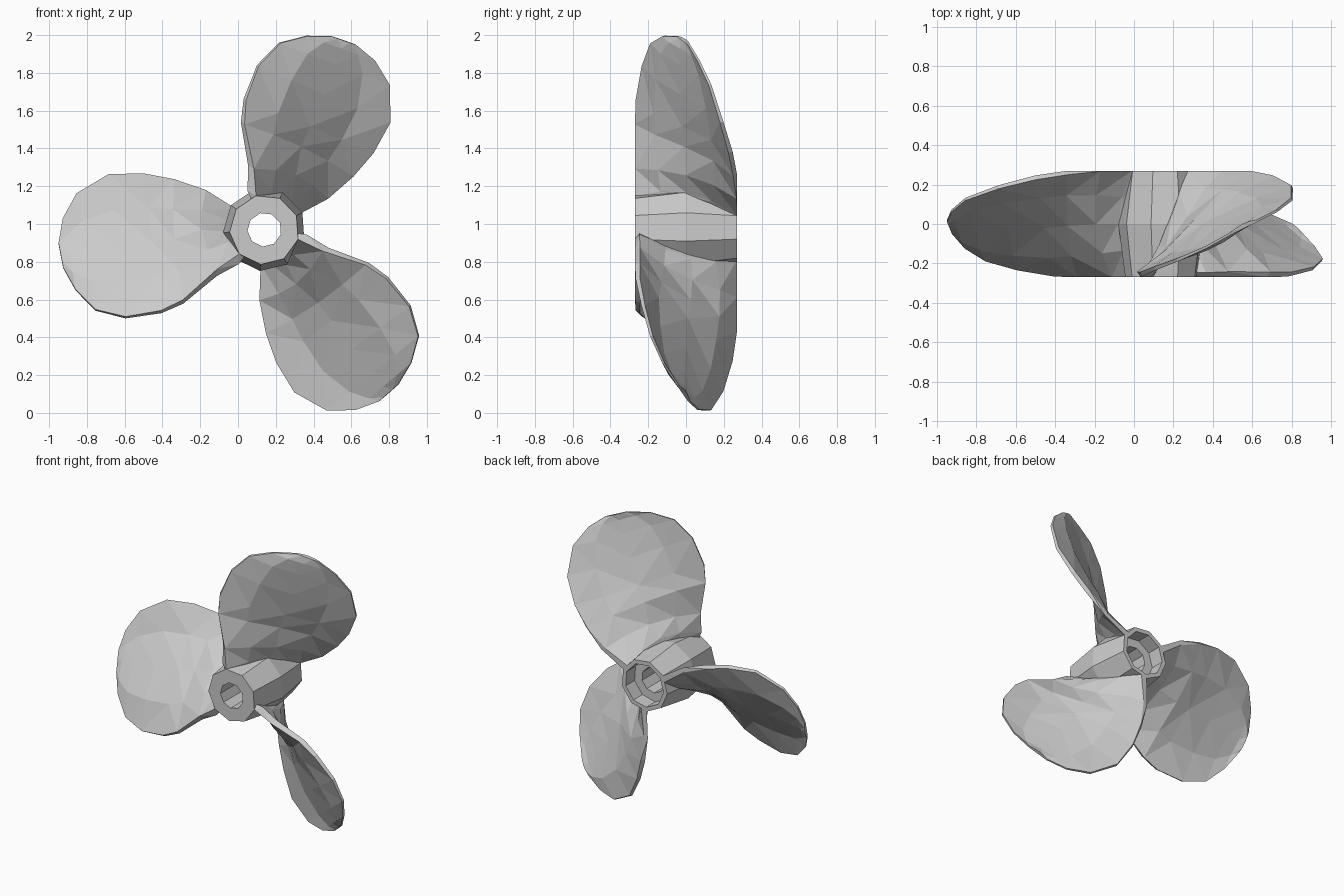
import bpy, bmesh
from math import sin, cos, pi, radians, hypot
from mathutils import Vector

if "Cube" in bpy.data.objects:
    bpy.data.objects.remove(bpy.data.objects["Cube"])

CX, CZ, DEPTH = 0.14, 0.97, 0.27  # hub axis position and half length


def finish(name, bm):
    bmesh.ops.recalc_face_normals(bm, faces=bm.faces[:])
    mesh = bpy.data.meshes.new(name)
    bm.to_mesh(mesh)
    bm.free()
    obj = bpy.data.objects.new(name, mesh)
    bpy.context.collection.objects.link(obj)


def tube(bm, rings, closed=False):
    """Bridge closed rings of points; cap the ends or join last to first."""
    rows = [[bm.verts.new(p) for p in ring] for ring in rings]
    pairs = list(zip(rows, rows[1:]))
    if closed:
        pairs.append((rows[-1], rows[0]))
    for a, b in pairs:
        n = len(a)
        for i in range(n):
            bm.faces.new((a[i], a[(i + 1) % n], b[(i + 1) % n], b[i]))
    return rows


# hub: nine-sided lathe, through bore and shallow counterbore at the back
profile = [(.09, -.27), (.185, -.27), (.22, 0), (.182, .27),
           (.152, .27), (.152, .17), (.09, .17)]
angles = [radians(24 + 40 * k) for k in range(9)]
bm = bmesh.new()
tube(bm, [[(CX + r * cos(a), y, CZ + r * sin(a)) for a in angles]
          for r, y in profile], closed=True)
finish("hub", bm)

# blade outline: matching points on trailing and leading edges, root to tip
trailing = [(-.01, .27, 1.08), (-.17, .268, 1.18), (-.34, .25, 1.238), (-.50, .225, 1.268),
            (-.685, .18, 1.264), (-.855, .12, 1.163), (-.928, .06, 1.03), (-.95, .01, .90)]
leading = [(.007, -.27, .842), (-.112, -.27, .76), (-.29, -.27, .60), (-.405, -.267, .543),
           (-.595, -.235, .51), (-.755, -.19, .548), (-.86, -.125, .654), (-.925, -.05, .77)]
ACROSS = 4


def section(k):
    """Closed cross-section loop: front face one way, back face the other."""
    u, l = Vector(trailing[k]), Vector(leading[k])
    s = k / (len(trailing) - 1)
    chord = u - l
    normal = Vector((0, chord.z, -chord.y)).normalized()
    front, back = [], []
    for i in range(ACROSS + 1):
        t = i / ACROSS
        p = u.lerp(l, t)
        p.x -= 0.08 * sin(pi * t) * max(0, 1 - 2.5 * s)
        p.y += 0.03 * sin(2 * pi * t) * sin(pi * s)
        q = p + normal * (.045 * (1 - s) ** 2 + .012 + .012 * sin(pi * t))
        q.y = max(-DEPTH, min(DEPTH, q.y))
        front.append(p)
        back.append(q)
    return front + back[::-1]


def sunk(ring):
    """Copy of the root loop pushed just inside the hub wall."""
    out = []
    for p in ring:
        dx, dz = p.x - CX, p.z - CZ
        f = (.195 - .03 * abs(p.y) / DEPTH) / hypot(dx, dz)
        out.append(Vector((CX + dx * f, p.y, CZ + dz * f)))
    return out


sections = [section(k) for k in range(len(trailing))]
sections.insert(0, sunk(sections[0]))

# three blades around the hub
for name, turn in (("blade_left", 0), ("blade_lower_right", 120), ("blade_upper_right", 240)):
    c, s = cos(radians(turn)), sin(radians(turn))
    bm = bmesh.new()
    rows = tube(bm, [[(CX + (p.x - CX) * c - (p.z - CZ) * s, p.y,
                       CZ + (p.x - CX) * s + (p.z - CZ) * c) for p in ring]
                     for ring in sections])
    for row in (rows[0], rows[-1]):
        bm.faces.new(row)
    bmesh.ops.triangulate(bm, faces=bm.faces[:])
    finish(name, bm)
